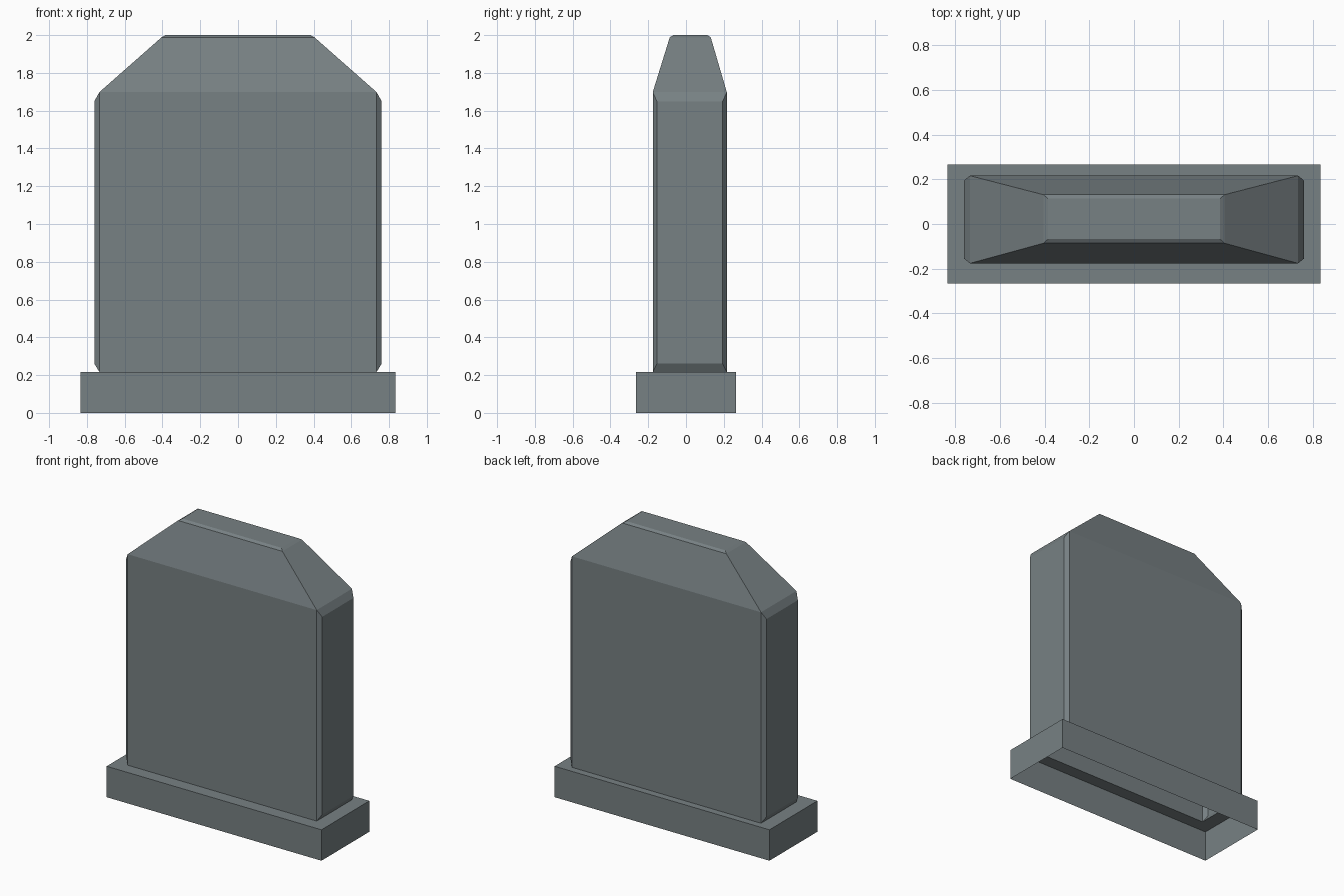
import bpy
import bmesh

default = bpy.data.objects.get("Cube")
if default:
    bpy.data.objects.remove(default, do_unlink=True)

# Single slate grey for the whole model
slate = bpy.data.materials.new("slate_grey")
slate.use_nodes = True
colour = (0.185, 0.218, 0.228, 1)
slate.diffuse_color = colour
slate.node_tree.nodes["Principled BSDF"].inputs["Base Color"].default_value = colour


def loft(bm, rings, cap):
    """Join rectangles (half width, front y, back y, z) from bottom to top."""
    loops = [[bm.verts.new(p) for p in
              ((-w, f, z), (w, f, z), (w, b, z), (-w, b, z))]
             for w, f, b, z in rings]
    for low, high in zip(loops, loops[1:]):
        for i in range(4):
            j = (i + 1) % 4
            bm.faces.new((low[i], low[j], high[j], high[i]))
    if cap:
        bm.faces.new(loops[-1])


def finish(bm, name):
    bm.normal_update()
    mesh = bpy.data.meshes.new(name)
    bm.to_mesh(mesh)
    bm.free()
    mesh.materials.append(slate)
    obj = bpy.data.objects.new(name, mesh)
    bpy.context.collection.objects.link(obj)
    return obj


HALF, FRONT, BACK = 0.734, -0.176, 0.216
FLOOR, SHOULDER = 0.217, 1.698

# Plinth: open underneath, with an opening in its top under the slab
bm = bmesh.new()
loft(bm, [(0.834, -0.266, 0.266, 0),
          (0.834, -0.266, 0.266, FLOOR),
          (HALF, FRONT, BACK, FLOOR)], cap=False)
finish(bm, "plinth")

# Slab: hollow upright block with a tapered top and a narrow top bevel
bm = bmesh.new()
loft(bm, [(HALF, FRONT, BACK, FLOOR),
          (HALF, FRONT, BACK, SHOULDER),
          (0.405, -0.086, 0.131, 1.988),
          (0.384, -0.067, 0.113, 2.0)], cap=True)

# Raised end panels with sloping borders
bm.normal_update()
ends = [f for f in bm.faces if abs(f.normal.x) > 0.99]
bmesh.ops.inset_individual(bm, faces=ends, thickness=0.031, depth=0.027)
for face in ends:
    for v in face.verts:
        v.co.z += 0.022 if v.co.z < 1 else -0.027
finish(bm, "slab")
